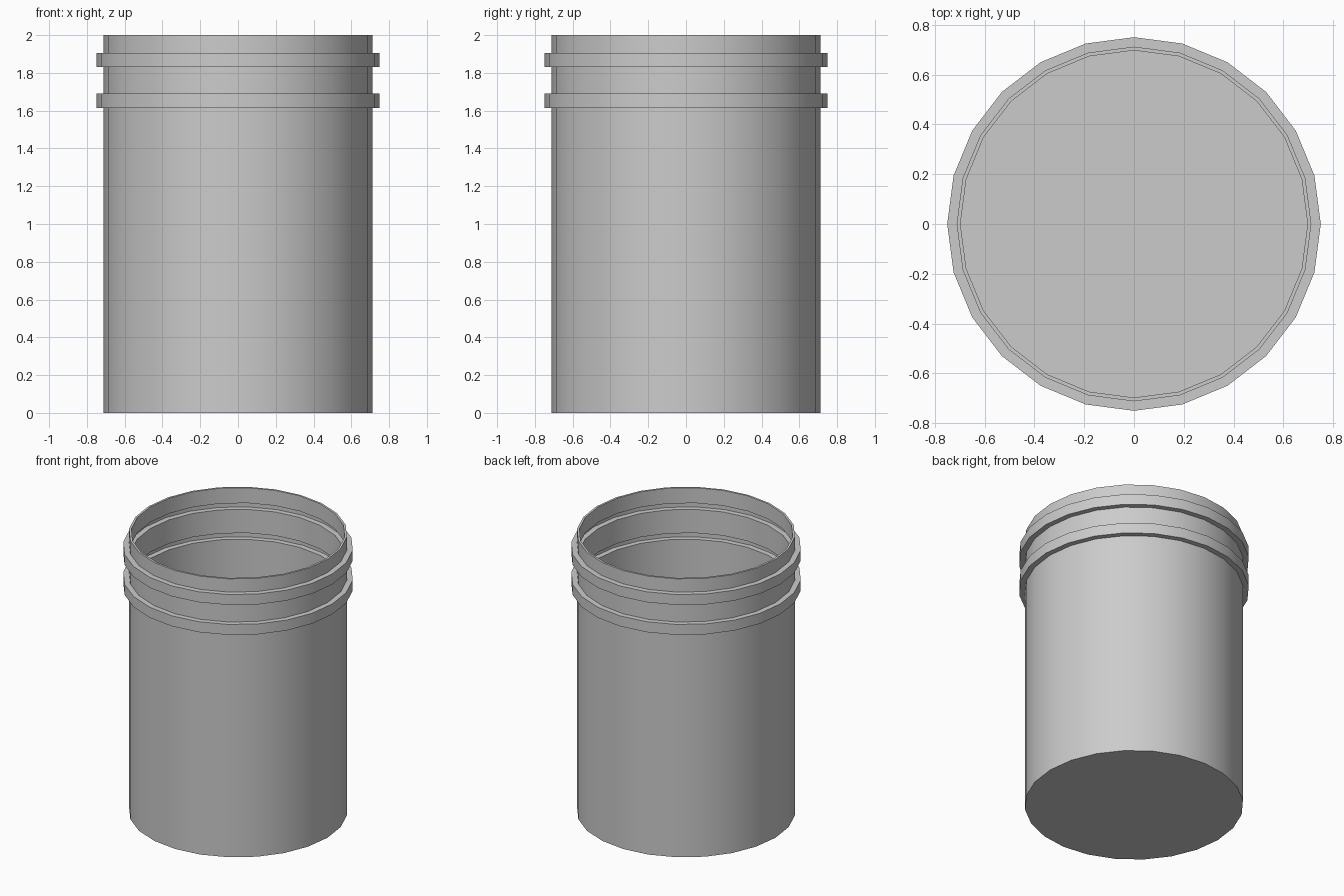
import bpy
import bmesh
import math
from mathutils import Vector

cube = bpy.data.objects.get("Cube")
if cube:
    bpy.data.objects.remove(cube, do_unlink=True)

SIDES = 24
WALL = 0.712        # outer radius of the wall
RIDGE = 0.75        # outer radius of the ridges
THICK = 0.015       # shell thickness
RIDGES = [(1.615, 1.69), (1.83, 1.905)]
HEIGHT = 2.0


def shell_profile(inset):
    """Radius and height points from the base to the rim, moved inward by inset."""
    points = [(WALL - inset, inset)]
    for low, high in RIDGES:
        low, high = low + inset, high - inset
        points += [(WALL - inset, low), (RIDGE - inset, low),
                   (RIDGE - inset, high), (WALL - inset, high)]
    return points + [(WALL - inset, HEIGHT)]


def revolve(name, profile, material):
    """Turn a profile around z and cap both of its ends."""
    bm = bmesh.new()
    rings = []
    for radius, z in profile:
        angles = [math.tau * i / SIDES for i in range(SIDES)]
        rings.append([bm.verts.new((radius * math.cos(a), radius * math.sin(a), z))
                      for a in angles])
    for a, b in zip(rings, rings[1:]):
        for i in range(SIDES):
            j = (i + 1) % SIDES
            bm.faces.new((a[i], a[j], b[j], b[i]))
    bm.faces.new(rings[0][::-1])
    bm.faces.new(rings[-1])
    bmesh.ops.recalc_face_normals(bm, faces=bm.faces)
    mesh = bpy.data.meshes.new(name)
    bm.to_mesh(mesh)
    bm.free()
    mesh.materials.append(material)
    obj = bpy.data.objects.new(name, mesh)
    bpy.context.collection.objects.link(obj)
    return obj


# Plain grey
grey = bpy.data.materials.new("grey")
grey.use_nodes = True
colour = (0.6, 0.6, 0.6, 1.0)
grey.diffuse_color = colour
grey.node_tree.nodes["Principled BSDF"].inputs["Base Color"].default_value = colour

# Open jar: outer skin up to the rim, then inner skin down to the floor
jar = revolve("jar_body", shell_profile(0) + shell_profile(THICK)[::-1], grey)

# Smooth round walls with crisp ridges
bpy.ops.object.select_all(action='DESELECT')
jar.select_set(True)
bpy.context.view_layer.objects.active = jar
bpy.ops.object.shade_smooth_by_angle(angle=math.radians(30))
